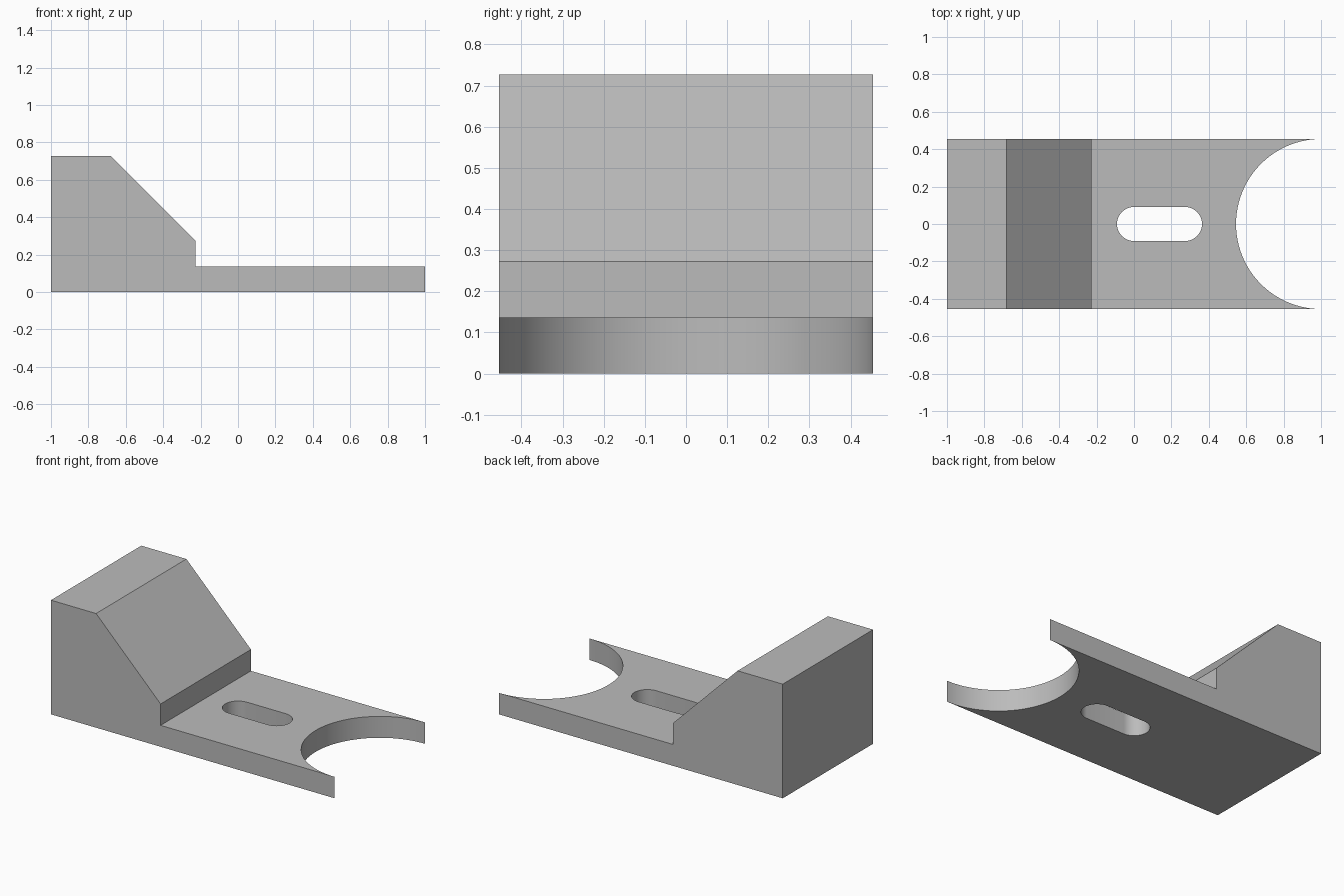
import bpy, bmesh, math
from mathutils import Matrix, Vector

cube = bpy.data.objects.get("Cube")
if cube:
    bpy.data.objects.remove(cube, do_unlink=True)

U = 1 / 11                      # design unit: the part is 22 x 10 x 8 units
LENGTH, WIDTH, HEIGHT = 22 * U, 10 * U, 8 * U
PLATE = 1.5 * U

grey = bpy.data.materials.new("plain grey")
grey.use_nodes = True
COLOUR = (0.5, 0.5, 0.5, 1)
grey.diffuse_color = COLOUR
grey.node_tree.nodes["Principled BSDF"].inputs["Base Color"].default_value = COLOUR


def arc(cx, radius, start, end, steps):
    """Points on an arc centred on the x axis, angles in degrees."""
    angles = [math.radians(start + (end - start) * i / steps) for i in range(steps + 1)]
    return [(cx + radius * math.cos(a), radius * math.sin(a)) for a in angles]


def prism(name, loops, depth, matrix):
    """Fill closed 2D loops (outline, then holes) and extrude them along local z."""
    bm = bmesh.new()
    for loop in loops:
        verts = [bm.verts.new((x, y, 0)) for x, y in loop]
        for a, b in zip(verts, verts[1:] + verts[:1]):
            bm.edges.new((a, b))
    bmesh.ops.triangle_fill(bm, edges=bm.edges[:], use_beauty=True, normal=(0, 0, 1))
    top = bmesh.ops.extrude_face_region(bm, geom=bm.faces[:], use_keep_orig=True)["geom"]
    moved = [v for v in top if isinstance(v, bmesh.types.BMVert)]
    bmesh.ops.translate(bm, verts=moved, vec=Vector((0, 0, depth)))
    bmesh.ops.recalc_face_normals(bm, faces=bm.faces[:])
    bmesh.ops.dissolve_limit(bm, angle_limit=0.01, verts=bm.verts[:], edges=bm.edges[:])
    bm.transform(matrix)
    mesh = bpy.data.meshes.new(name)
    bm.to_mesh(mesh)
    bm.free()
    mesh.materials.append(grey)
    obj = bpy.data.objects.new(name, mesh)
    bpy.context.collection.objects.link(obj)
    bpy.ops.object.select_all(action="DESELECT")
    obj.select_set(True)
    bpy.context.view_layer.objects.active = obj
    bpy.ops.object.shade_smooth_by_angle(angle=math.radians(30))
    return obj


# Base plate with a half-round cut-out in its end and a rounded slot
x0, x1 = -LENGTH / 2, LENGTH / 2
outline = [(x0, WIDTH / 2), (x0, -WIDTH / 2)] + arc(x1, WIDTH / 2, 270, 90, 48)
slot = arc(3 * U, U, -90, 90, 20) + arc(0, U, 90, 270, 20)
prism("base_plate", [outline, slot], PLATE, Matrix.Identity(4))

# Sloped block: side profile in x and z, extruded across the width
profile = [(x0, PLATE), (x0 + 8.5 * U, PLATE), (x0 + 8.5 * U, 3 * U),
           (x0 + 3.5 * U, HEIGHT), (x0, HEIGHT)]
stand_up = Matrix.Translation((0, WIDTH / 2, 0)) @ Matrix.Rotation(math.pi / 2, 4, "X")
prism("sloped_block", [profile], WIDTH, stand_up)
